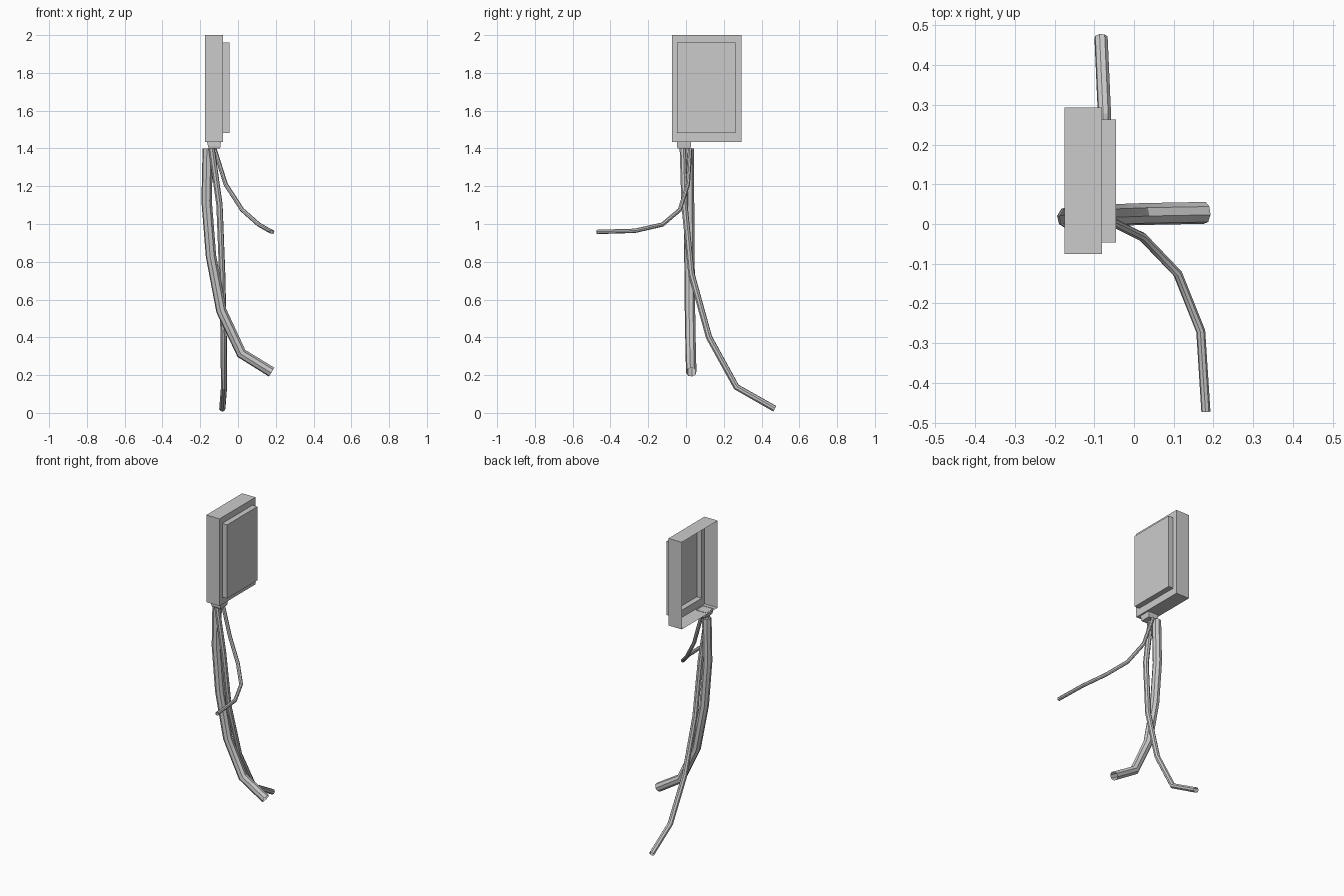
import bpy, bmesh

if "Cube" in bpy.data.objects:
    bpy.data.objects.remove(bpy.data.objects["Cube"])


def shell(name, rings, y_axis_rings=False, cap=True):
    """Skin rectangular rings (4 corners each); first ring is left open."""
    bm = bmesh.new()
    loops = [[bm.verts.new(p) for p in ring] for ring in rings]
    for a, b in zip(loops, loops[1:]):
        for i in range(4):
            j = (i + 1) % 4
            bm.faces.new((a[i], a[j], b[j], b[i]))
    if cap:
        bm.faces.new(loops[-1])
    me = bpy.data.meshes.new(name)
    bm.to_mesh(me)
    bm.free()
    ob = bpy.data.objects.new(name, me)
    bpy.context.collection.objects.link(ob)
    return ob


def ring_x(x, y0, y1, z0, z1):
    return [(x, y0, z0), (x, y1, z0), (x, y1, z1), (x, y0, z1)]


def ring_z(z, x0, x1, y0, y1):
    return [(x0, y1, z), (x1, y1, z), (x1, y0, z), (x0, y0, z)]


def cable(name, radius, points):
    """Open eight-sided tube along a path."""
    cu = bpy.data.curves.new(name, 'CURVE')
    cu.dimensions = '3D'
    cu.bevel_depth = radius
    cu.bevel_resolution = 2
    sp = cu.splines.new('POLY')
    sp.points.add(len(points) - 1)
    for p, co in zip(sp.points, points):
        p.co = (*co, 1)
    ob = bpy.data.objects.new(name, cu)
    bpy.context.collection.objects.link(ob)
    # turn into a mesh with smooth sides
    bpy.ops.object.select_all(action='DESELECT')
    ob.select_set(True)
    bpy.context.view_layer.objects.active = ob
    bpy.ops.object.convert(target='MESH')
    bpy.ops.object.shade_smooth_by_angle()


# Wall box: open at the back, with a raised door panel on the front
outer = (-0.075, 0.293, 1.435, 2.0)
inner = (-0.047, 0.263, 1.482, 1.96)
shell("wall_box", [ring_x(-0.175, *outer), ring_x(-0.08, *outer),
                   ring_x(-0.08, *inner), ring_x(-0.045, *inner)])

# Cable gland under the box
shell("cable_gland", [ring_z(1.437, -0.165, -0.09, -0.047, 0.026),
                      ring_z(1.41, -0.158, -0.093, -0.047, 0.026),
                      ring_z(1.40, -0.155, -0.095, -0.044, 0.023)])

# Three hanging cables
cable("thick_cable", 0.028, [
    (-0.160, 0.015, 1.40), (-0.166, 0.016, 1.12), (-0.143, 0.018, 0.83),
    (-0.088, 0.021, 0.54), (0.018, 0.025, 0.315), (0.178, 0.028, 0.216)])
cable("medium_cable", 0.017, [
    (-0.140, -0.017, 1.40), (-0.098, -0.008, 1.10), (-0.084, 0.028, 0.74),
    (-0.076, 0.122, 0.40), (-0.074, 0.267, 0.137), (-0.083, 0.470, 0.022)])
cable("thin_cable", 0.0115, [
    (-0.125, 0.022, 1.40), (-0.065, 0.010, 1.21), (0.022, -0.033, 1.075),
    (0.110, -0.125, 0.997), (0.168, -0.270, 0.964), (0.181, -0.473, 0.958)])
